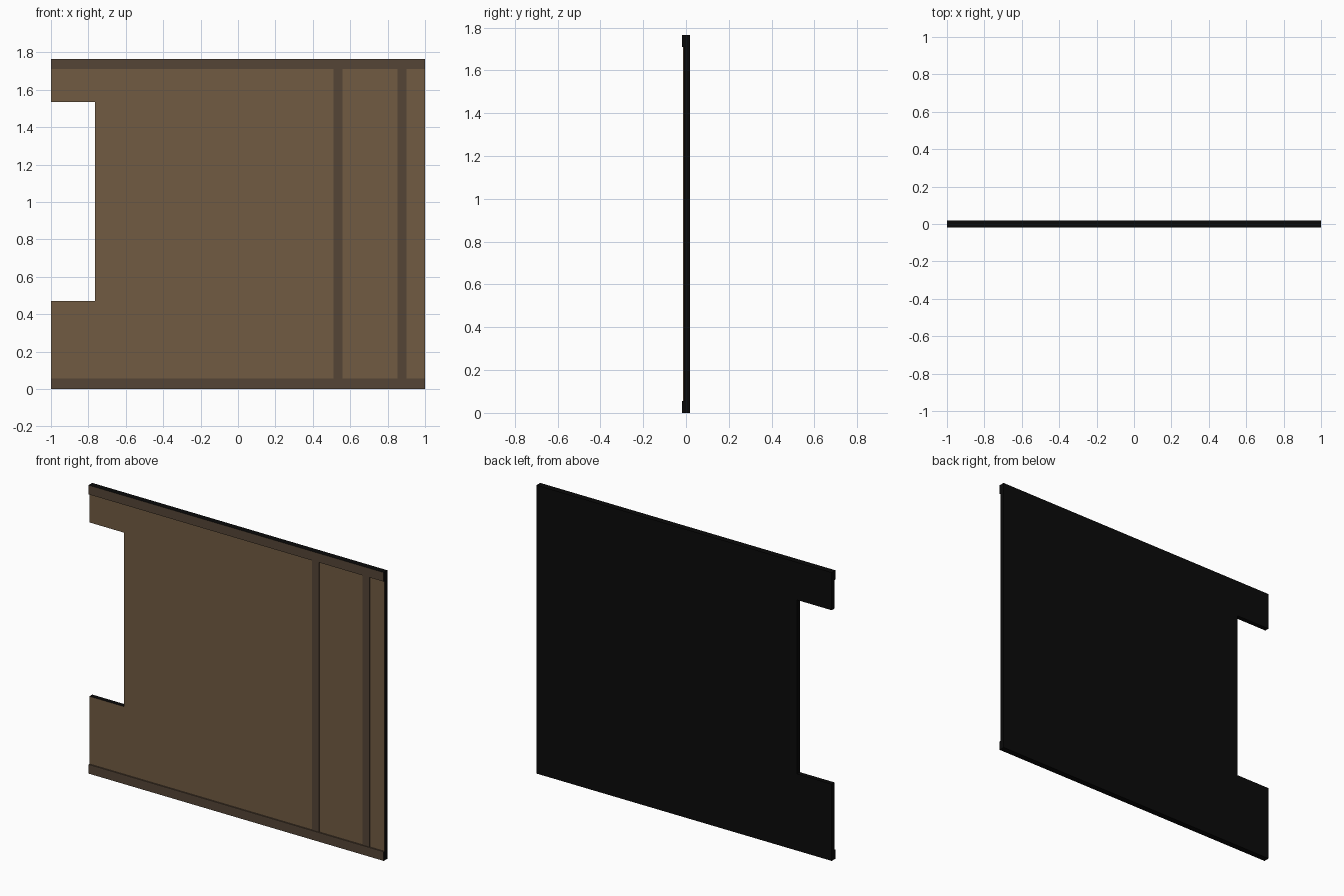
import bpy, bmesh

if "Cube" in bpy.data.objects:
    bpy.data.objects.remove(bpy.data.objects["Cube"])

H = 1.766          # overall height
BACK = 0.018       # back plane
FACE = -0.010      # front face of the panel
RAIL = 0.056       # rail height


def material(name, rgb):
    m = bpy.data.materials.new(name)
    m.diffuse_color = (*rgb, 1)
    m.use_nodes = True
    m.node_tree.nodes["Principled BSDF"].inputs["Base Color"].default_value = m.diffuse_color
    return m


wood = material("panel_brown", (0.165, 0.105, 0.055))
trim = material("trim_brown", (0.09, 0.06, 0.037))
dark = material("dark_edge", (0.003, 0.003, 0.003))


def slab(name, outline, y_front, y_back, front_mat, is_front):
    """Extrude an x/z outline along y; faces chosen by is_front get front_mat, others are dark."""
    bm = bmesh.new()
    face = bm.faces.new([bm.verts.new((x, y_front, z)) for x, z in outline])
    ext = bmesh.ops.extrude_face_region(bm, geom=[face], use_keep_orig=True)
    verts = [g for g in ext["geom"] if isinstance(g, bmesh.types.BMVert)]
    bmesh.ops.translate(bm, verts=verts, vec=(0, y_back - y_front, 0))
    bmesh.ops.recalc_face_normals(bm, faces=bm.faces)
    bm.normal_update()
    for f in bm.faces:
        f.material_index = 0 if is_front(f.normal) else 1
    me = bpy.data.meshes.new(name)
    bm.to_mesh(me)
    bm.free()
    me.materials.append(front_mat)
    me.materials.append(dark)
    ob = bpy.data.objects.new(name, me)
    bpy.context.collection.objects.link(ob)
    return ob


def rect(x0, x1, z0, z1):
    return [(x0, z0), (x1, z0), (x1, z1), (x0, z1)]


# Main panel with the notch in its left edge
notch = [(-1, 0), (1, 0), (1, H), (-1, H),
         (-1, 1.535), (-0.765, 1.535), (-0.765, 0.47), (-1, 0.47)]
slab("panel", notch, FACE, BACK, wood, lambda n: n.y < -0.5)

# Rails along the bottom and top; their inner ledges are brown too
slab("bottom_rail", rect(-1, 1, 0, RAIL), -0.018, FACE, trim,
     lambda n: n.y < -0.5 or n.z > 0.5)
slab("top_rail", rect(-1, 1, H - RAIL, H), -0.018, FACE, trim,
     lambda n: n.y < -0.5 or n.z < -0.5)

# Upright battens between the rails
for i, x in enumerate((0.534, 0.876)):
    slab(f"batten_{i + 1}", rect(x - 0.024, x + 0.024, RAIL, H - RAIL),
         -0.014, FACE, trim, lambda n: True)
